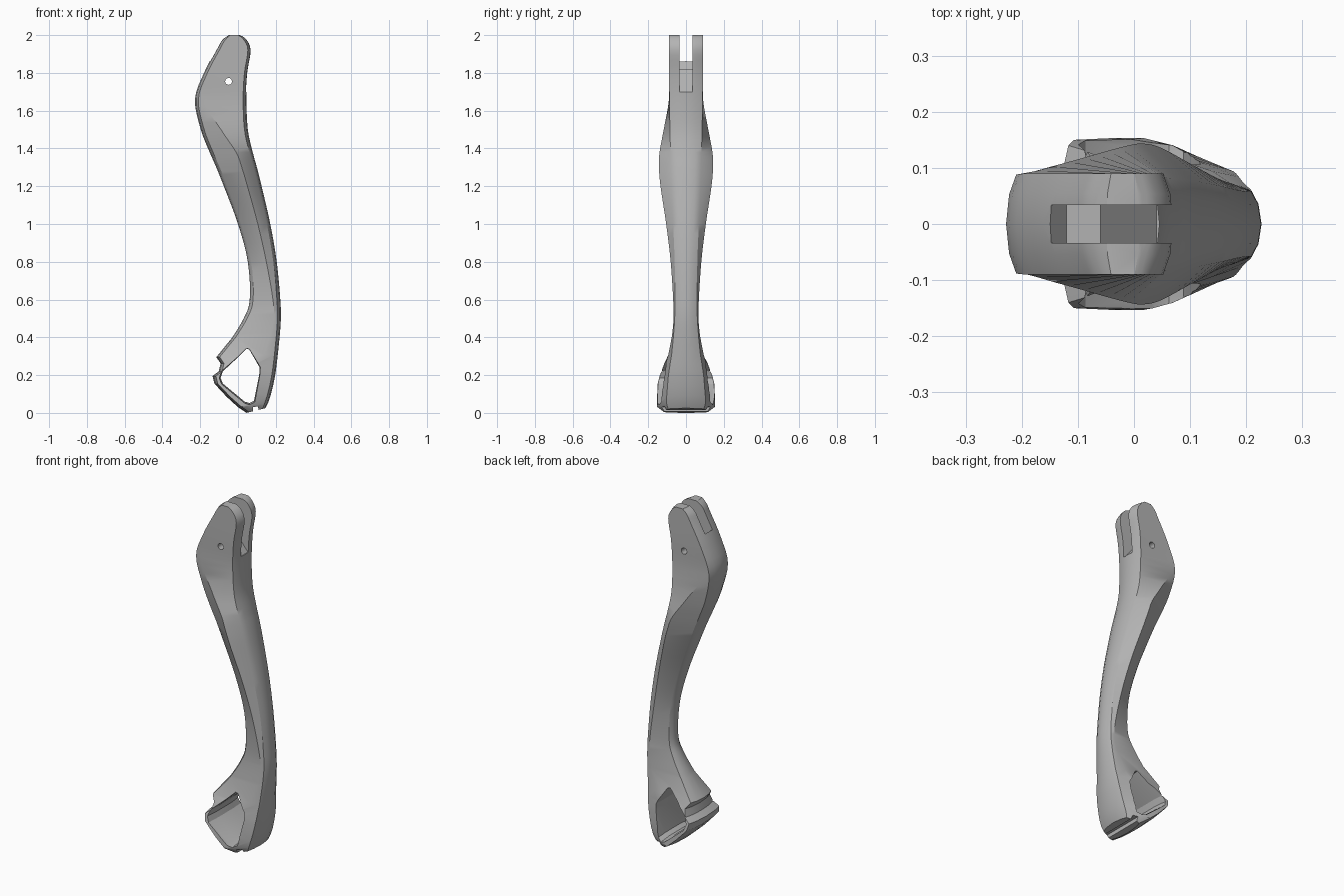
import bpy, bmesh, math

if "Cube" in bpy.data.objects:
    bpy.data.objects.remove(bpy.data.objects["Cube"], do_unlink=True)

grey = bpy.data.materials.new("plain_grey")
grey.use_nodes = True
grey.diffuse_color = (0.45, 0.45, 0.45, 1)
grey.node_tree.nodes["Principled BSDF"].inputs["Base Color"].default_value = (0.45, 0.45, 0.45, 1)


def make_object(name, bm):
    bmesh.ops.recalc_face_normals(bm, faces=bm.faces)
    mesh = bpy.data.meshes.new(name)
    bm.to_mesh(mesh)
    bm.free()
    mesh.materials.append(grey)
    obj = bpy.data.objects.new(name, mesh)
    bpy.context.collection.objects.link(obj)
    return obj


def loft(name, rings):
    """Skin a closed solid through rings with equal point counts."""
    bm = bmesh.new()
    rows = [[bm.verts.new(p) for p in ring] for ring in rings]
    n = len(rows[0])
    for a, b in zip(rows, rows[1:]):
        for i in range(n):
            j = (i + 1) % n
            bm.faces.new((a[i], a[j], b[j], b[i]))
    bm.faces.new(rows[0])
    bm.faces.new(rows[-1])
    return make_object(name, bm)


def spline(p0, p1, p2, p3, t):
    return [0.5 * (2 * b + (c - a) * t + (2 * a - 5 * b + 4 * c - d) * t * t
                   + (3 * b - a - 3 * c + d) * t ** 3)
            for a, b, c, d in zip(p0, p1, p2, p3)]


def section(s):
    """Cross-section between a left and a right edge point, mirrored in y."""
    lx, lz, rx, rz, ridge, yl, yr, w = s
    span = rx - lx
    inset = min(0.018, span * 0.15)
    half = [(lx, 0), (lx + inset * 0.3, yl * 0.6), (lx + inset, yl),
            (ridge, w), (rx - inset, yr), (rx - inset * 0.3, yr * 0.6), (rx, 0)]
    half += [(x, -y) for x, y in half[-2:0:-1]]
    return [(x, y, lz + (rz - lz) * (x - lx) / span) for x, y in half]


# Arm stations: left x z, right x z, ridge x, half widths at left, right, ridge
arm = [
    (-0.05, 2.00, 0.01, 2.00, -0.02, .09, .09, .09),
    (-0.085, 1.975, 0.045, 1.98, -0.03, .09, .09, .09),
    (-0.112, 1.93, 0.070, 1.92, -0.04, .09, .09, .09),
    (-0.18, 1.80, 0.052, 1.80, -0.08, .09, .09, .09),
    (-0.228, 1.66, 0.045, 1.66, -0.18, .088, .088, .09),
    (-0.197, 1.50, 0.052, 1.50, -0.09, .075, .085, .118),
    (-0.150, 1.38, 0.078, 1.38, -0.01, .07, .082, .140),
    (-0.115, 1.30, 0.100, 1.30, 0.02, .065, .08, .143),
    (-0.075, 1.20, 0.125, 1.20, 0.05, .06, .077, .135),
    (0.000, 1.00, 0.171, 1.00, 0.105, .05, .068, .105),
    (0.052, 0.80, 0.205, 0.80, 0.15, .042, .06, .081),
    (0.062, 0.60, 0.224, 0.60, 0.185, .042, .058, .068),
    (0.030, 0.50, 0.227, 0.50, 0.19, .05, .06, .066),
    (-0.030, 0.40, 0.221, 0.41, 0.17, .062, .066, .074),
]
foot = [
    (-0.115, 0.295, 0.211, 0.31, 0.14, .095, .076, .094),
    (-0.092, 0.262, 0.205, 0.26, 0.10, .115, .084, .108),
    (-0.102, 0.220, 0.200, 0.22, 0.08, .130, .090, .122),
    (-0.135, 0.195, 0.195, 0.19, 0.06, .140, .094, .130),
    (-0.125, 0.155, 0.185, 0.14, 0.05, .150, .098, .140),
    (-0.060, 0.085, 0.172, 0.09, 0.05, .153, .102, .148),
    (0.000, 0.030, 0.158, 0.05, 0.07, .153, .102, .140),
    (0.045, 0.000, 0.145, 0.025, 0.08, .115, .095, .115),
]
stations = []
for i in range(len(arm) - 1):
    p0, p3 = arm[max(i - 1, 0)], arm[min(i + 2, len(arm) - 1)]
    stations += [spline(p0, arm[i], arm[i + 1], p3, k / 4) for k in range(4)]
stations += [arm[-1]] + foot
body = loft("lever_arm", [section(s) for s in stations])


def cut(name, outline, layers):
    """Subtract a prism whose outline lies in xz; layers are (y, scale)."""
    cx = sum(p[0] for p in outline) / len(outline)
    cz = sum(p[1] for p in outline) / len(outline)
    tool = loft(name, [[(cx + (x - cx) * s, y, cz + (z - cz) * s) for x, z in outline]
                       for y, s in layers])
    tool.hide_render = True
    mod = body.modifiers.new(name, 'BOOLEAN')
    mod.operation = 'DIFFERENCE'
    mod.solver = 'EXACT'
    mod.object = tool
    bpy.context.view_layer.objects.active = body
    bpy.ops.object.modifier_apply(modifier=name)
    bpy.data.objects.remove(tool, do_unlink=True)


# Slot between the two fork tines
cut("fork_slot", [(-0.3, 1.88), (-0.155, 1.87), (-0.12, 1.82), (-0.06, 1.82),
                  (0.04, 1.70), (0.2, 1.68), (0.2, 2.1), (-0.3, 2.1)],
    [(-0.034, 1), (0.034, 1)])

# Pivot pin hole
cut("pin_hole", [(-0.05 + 0.018 * math.cos(a * math.pi / 10),
                  1.755 + 0.018 * math.sin(a * math.pi / 10)) for a in range(20)],
    [(-0.3, 1), (0.3, 1)])

# Window through the foot, with flared rims
cut("foot_window", [(0.045, 0.34), (0.06, 0.335), (0.115, 0.24), (0.112, 0.20),
                    (0.085, 0.065), (0.06, 0.052), (0.035, 0.06), (-0.08, 0.155),
                    (-0.092, 0.185), (-0.08, 0.22), (-0.01, 0.285)],
    [(-0.3, 1.1), (-0.13, 1.06), (-0.07, 1), (0.07, 1), (0.13, 1.06), (0.3, 1.1)])

# Notch under the foot
cut("foot_notch", [(0.075, -0.05), (0.08, 0.03), (0.105, 0.035), (0.125, -0.05)],
    [(-0.3, 1), (0.3, 1)])

bpy.ops.object.select_all(action='DESELECT')
body.select_set(True)
bpy.context.view_layer.objects.active = body
bpy.ops.object.shade_smooth_by_angle(angle=math.radians(28))
